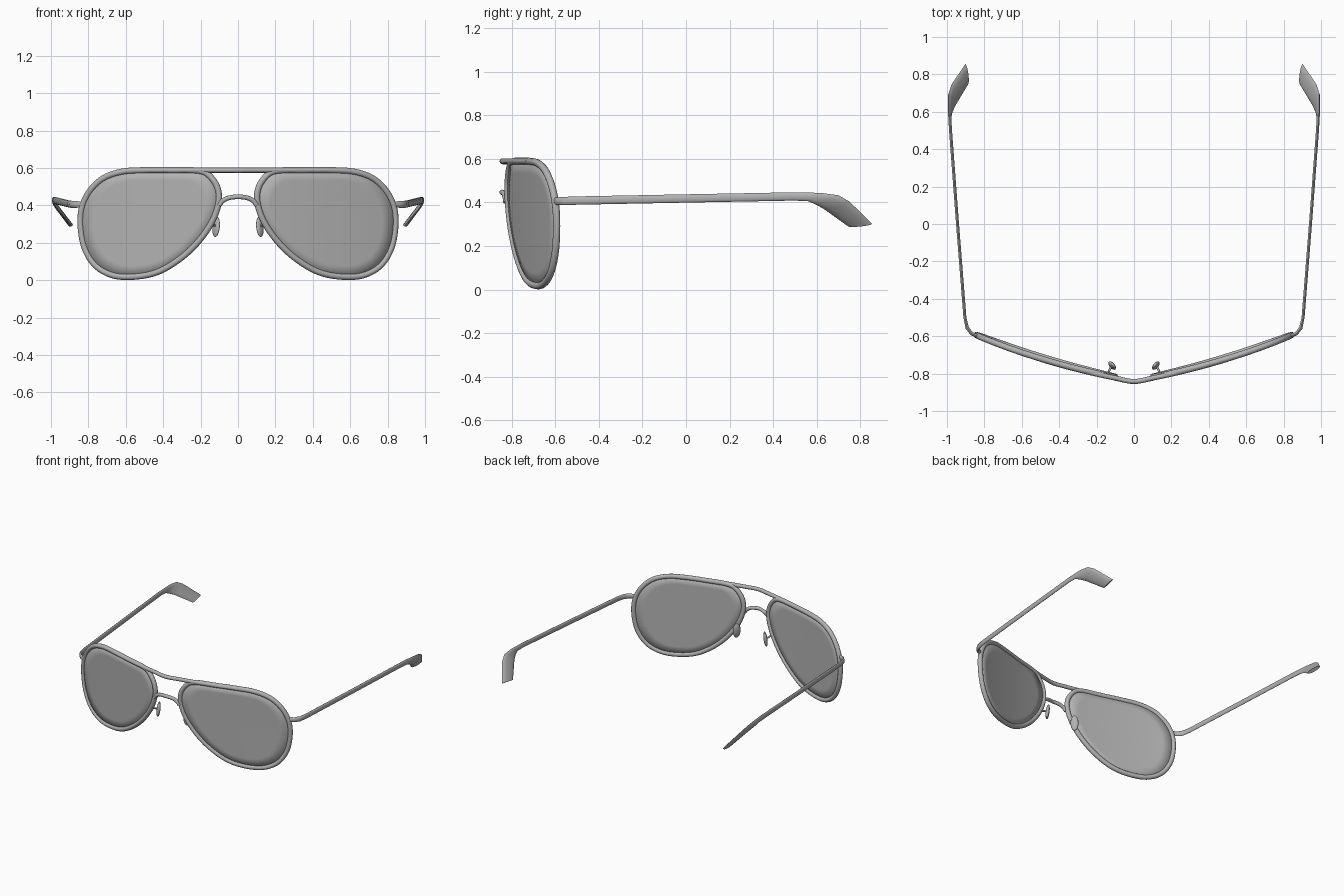
import bpy, bmesh, math
from mathutils import Vector, Matrix

cube = bpy.data.objects.get("Cube")
if cube:
    bpy.data.objects.remove(cube, do_unlink=True)

grey = bpy.data.materials.new("plain grey")
grey.use_nodes = True
colour = (0.45, 0.45, 0.45, 1)
grey.diffuse_color = colour
grey.node_tree.nodes["Principled BSDF"].inputs["Base Color"].default_value = colour


def front_y(x, z=0.59):
    """Wrapped front surface, leaning back slightly towards the bottom."""
    x = abs(x)
    return -0.838 + 0.17 * x + 0.135 * x * x + 0.02 * (0.59 - z)


def smooth_path(points, closed=False, steps=5):
    """Catmull-Rom points through the given ones."""
    pts = [Vector(p) for p in points]
    n = len(pts)
    get = (lambda i: pts[i % n]) if closed else (lambda i: pts[max(0, min(n - 1, i))])
    out = []
    for i in range(n if closed else n - 1):
        a, b, c, d = (get(i + k) for k in (-1, 0, 1, 2))
        for j in range(steps):
            t = j / steps
            out.append(0.5 * (2 * b + (c - a) * t + (2 * a - 5 * b + 4 * c - d) * t ** 2
                              + (3 * b - a - 3 * c + d) * t ** 3))
    return out if closed else out + [pts[-1]]


def finish(name, bm, angle=50):
    bmesh.ops.recalc_face_normals(bm, faces=bm.faces)
    mesh = bpy.data.meshes.new(name)
    bm.to_mesh(mesh)
    bm.free()
    obj = bpy.data.objects.new(name, mesh)
    bpy.context.collection.objects.link(obj)
    mesh.materials.append(grey)
    bpy.ops.object.select_all(action='DESELECT')
    obj.select_set(True)
    bpy.context.view_layer.objects.active = obj
    bpy.ops.object.shade_smooth_by_angle(angle=math.radians(angle))
    return obj


def loft(name, rings, closed=False):
    """Skin a list of equal rings of points."""
    bm = bmesh.new()
    vs = [[bm.verts.new(p) for p in ring] for ring in rings]
    n = len(vs[0])
    for i in range(len(vs) if closed else len(vs) - 1):
        r, q = vs[i], vs[(i + 1) % len(vs)]
        for k in range(n):
            bm.faces.new((r[k], r[(k + 1) % n], q[(k + 1) % n], q[k]))
    if not closed:
        bm.faces.new(vs[0])
        bm.faces.new(vs[-1])
    return finish(name, bm)


def ellipse(centre, a, b, sides=12):
    return [centre + a * math.cos(2 * math.pi * k / sides)
            + b * math.sin(2 * math.pi * k / sides) for k in range(sides)]


def tube(name, path, radius, closed=False):
    """Round wire along a path lying roughly in the front plane."""
    rings = []
    for i, p in enumerate(path):
        nxt = path[(i + 1) % len(path)] if closed else path[min(i + 1, len(path) - 1)]
        prv = path[i - 1] if closed else path[max(i - 1, 0)]
        t = (nxt - prv).normalized()
        side = t.cross(Vector((0, 1, 0))).normalized()
        rings.append(ellipse(p, side * radius, t.cross(side) * radius))
    return loft(name, rings, closed)


# Teardrop outline of one lens (x, z)
outline = [(0.16, 0.565), (0.112, 0.50), (0.103, 0.42), (0.135, 0.32), (0.205, 0.215),
           (0.30, 0.122), (0.42, 0.048), (0.54, 0.02), (0.66, 0.024), (0.755, 0.072),
           (0.815, 0.16), (0.84, 0.27), (0.836, 0.38), (0.795, 0.473), (0.72, 0.545),
           (0.62, 0.58), (0.50, 0.588), (0.35, 0.588), (0.22, 0.586)]
# Temple sections: centre, tall half axis, thin half axis
temple = [((0.83, -0.602, 0.405), (0, 0, 0.016), (0.004, -0.009, 0)),
          ((0.868, -0.586, 0.405), (0, 0, 0.018), (0.005, -0.008, 0)),
          ((0.892, -0.555, 0.406), (0, 0, 0.019), (0.008, -0.005, 0)),
          ((0.904, -0.50, 0.408), (0, 0, 0.019), (0.008, 0, 0)),
          ((0.945, 0.02, 0.418), (0, 0, 0.019), (0.008, 0, 0)),
          ((0.981, 0.50, 0.427), (0, 0.004, 0.019), (0.008, 0, 0)),
          ((0.986, 0.59, 0.424), (0.004, 0.03, 0.019), (0.008, 0, -0.002)),
          ((0.982, 0.645, 0.412), (0.008, 0.055, 0.020), (0.009, 0, -0.004)),
          ((0.965, 0.69, 0.387), (0.008, 0.060, 0.016), (0.010, 0, -0.005)),
          ((0.895, 0.80, 0.295), (0.007, 0.055, 0.006), (0.010, 0, -0.006))]

for s, side in ((1, "left"), (-1, "right")):
    flip = Vector((s, 1, 1))
    loop = [(p.x, p.y) for p in smooth_path([(x, z, 0) for x, z in outline], True)]

    # Rim wire
    rim = [Vector((s * x, front_y(x, z), z)) for x, z in loop]
    tube(side + "_rim", rim, 0.0165, True)

    # Curved lens built from shrinking rings
    bm = bmesh.new()
    cx, cz = 0.48, 0.32
    rings = []
    for f in (1, 0.8, 0.6, 0.4, 0.2):
        ring = [(cx + (x - cx) * f, cz + (z - cz) * f) for x, z in loop]
        rings.append([bm.verts.new((s * x, front_y(x, z), z)) for x, z in ring])
    n = len(loop)
    for r, q in zip(rings, rings[1:]):
        for k in range(n):
            bm.faces.new((r[k], r[(k + 1) % n], q[(k + 1) % n], q[k]))
    bm.faces.new(rings[-1])
    lens = finish(side + "_lens", bm)
    solid = lens.modifiers.new("thickness", 'SOLIDIFY')
    solid.thickness = 0.012
    solid.offset = 0

    # Temple with flattened, inward-bent ear tip
    loft(side + "_temple", [ellipse(Vector(c) * flip, Vector(a) * flip, Vector(b) * flip)
                            for c, a, b in temple])

    # Nose pad and its short arm
    bm = bmesh.new()
    turn = Matrix.Rotation(-s * math.radians(40), 4, 'Z') @ Matrix.Rotation(-s * 0.12, 4, 'Y')
    bmesh.ops.create_uvsphere(bm, u_segments=16, v_segments=10, radius=1,
                              matrix=Matrix.Translation((s * 0.117, -0.757, 0.285))
                              @ turn @ Matrix.Diagonal((0.013, 0.027, 0.055, 1)))
    finish(side + "_nose_pad", bm)
    arm = [(0.145, -0.808, 0.31), (0.135, -0.79, 0.30), (0.122, -0.762, 0.29)]
    tube(side + "_pad_arm", smooth_path([Vector(p) * flip for p in arm]), 0.006)

# Brow bar along the top of both rims
brow = [(x / 10, front_y(x / 10) - 0.004, 0.588) for x in range(-5, 6)]
tube("brow_bar", smooth_path(brow), 0.0135)

# Arched bridge between the lenses
half = [(0.10, 0.40), (0.082, 0.424), (0.05, 0.44)]
arch = [(-x, z) for x, z in half] + [(0, 0.446)] + [(x, z) for x, z in reversed(half)]
tube("bridge", smooth_path([(x, front_y(x) - 0.006, z) for x, z in arch]), 0.0125)
